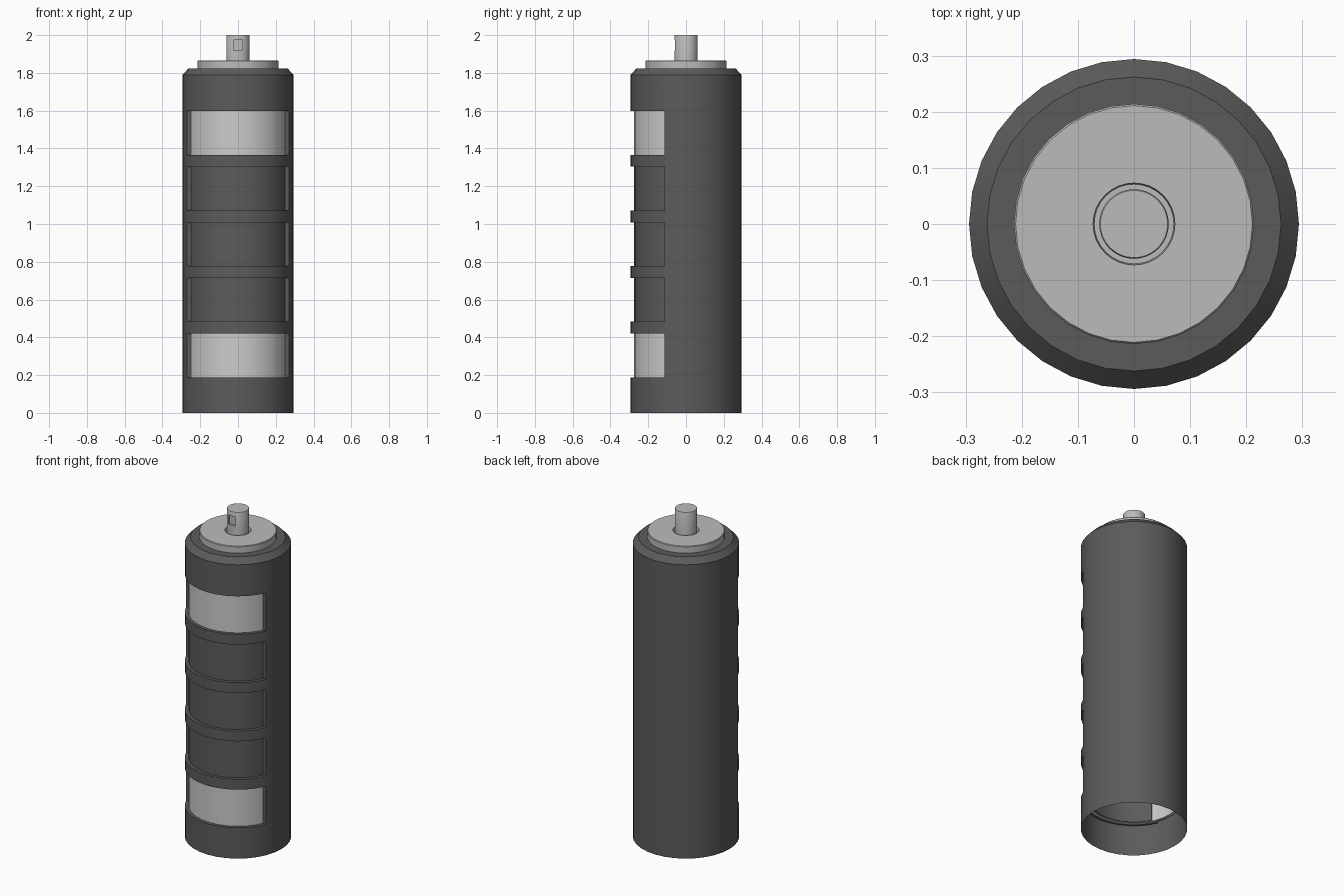
import bpy, bmesh, math

if "Cube" in bpy.data.objects:
    bpy.data.objects.remove(bpy.data.objects["Cube"])

SIDES = 32


def material(name, v):
    m = bpy.data.materials.new(name)
    m.diffuse_color = (v, v, v, 1)
    m.use_nodes = True
    m.node_tree.nodes["Principled BSDF"].inputs["Base Color"].default_value = m.diffuse_color
    return m


DARK = material("dark_shell", 0.105)
METAL = material("mid_grey", 0.5)
LIGHT = material("light_grey", 0.8)


def finish(bm, name, mat=None):
    bmesh.ops.recalc_face_normals(bm, faces=bm.faces)
    me = bpy.data.meshes.new(name)
    bm.to_mesh(me)
    bm.free()
    ob = bpy.data.objects.new(name, me)
    bpy.context.collection.objects.link(ob)
    if mat:
        me.materials.append(mat)
    return ob


def lathe(name, profile, mat, closed=False):
    """Spin (r, z) points round z; open profiles get end caps."""
    bm = bmesh.new()
    rings = [[bm.verts.new((r * math.cos(2 * math.pi * i / SIDES),
                            r * math.sin(2 * math.pi * i / SIDES), z))
              for i in range(SIDES)] for r, z in profile]
    pairs = list(zip(rings, rings[1:]))
    if closed:
        pairs.append((rings[-1], rings[0]))
    else:
        bm.faces.new(rings[0])
        bm.faces.new(rings[-1])
    for a, b in pairs:
        for i in range(SIDES):
            j = (i + 1) % SIDES
            bm.faces.new((a[i], a[j], b[j], b[i]))
    return finish(bm, name, mat)


def prism(bm, outline, z0, z1):
    face = bm.faces.new([bm.verts.new((x, y, z0)) for x, y in outline])
    ext = bmesh.ops.extrude_face_region(bm, geom=[face])["geom"]
    bmesh.ops.translate(bm, vec=(0, 0, z1 - z0),
                        verts=[g for g in ext if isinstance(g, bmesh.types.BMVert)])


def activate(ob):
    bpy.ops.object.select_all(action='DESELECT')
    ob.select_set(True)
    bpy.context.view_layer.objects.active = ob


def cut(ob, cutter):
    mod = ob.modifiers.new("cut", 'BOOLEAN')
    mod.operation = 'DIFFERENCE'
    mod.solver = 'EXACT'
    mod.object = cutter
    activate(ob)
    bpy.ops.object.modifier_apply(modifier=mod.name)
    bpy.data.objects.remove(cutter)


# Body shell with five window pockets at the front
body = lathe("body", [(0.294, 0), (0.294, 1.79), (0.262, 1.824)], DARK)
windows = [(0.188 + 0.2945 * i, 0.42 + 0.2945 * i) for i in range(5)]
EDGE, FLOOR = -0.115, 0.25
a0 = math.asin(EDGE / FLOOR)
arc = [a0 + (-math.pi - 2 * a0) * i / 20 for i in range(21)]
outline = [(FLOOR * math.cos(a), FLOOR * math.sin(a)) for a in arc]
outline += [(-0.5, EDGE), (-0.5, -0.5), (0.5, -0.5), (0.5, EDGE)]
bm = bmesh.new()
for z0, z1 in windows:
    prism(bm, outline, z0, z1)
cutter = finish(bm, "window_cutter")
cutter.hide_render = True
cut(body, cutter)

# Open underside
bm = bmesh.new()
bm.from_mesh(body.data)
base = [f for f in bm.faces if all(v.co.z < 1e-4 for v in f.verts)]
bmesh.ops.delete(bm, geom=base, context='FACES')
bm.to_mesh(body.data)
bm.free()

# Bands showing through the windows: light at the ends, dark between
for i, (z0, z1) in enumerate(windows):
    lathe(f"window_band_{i + 1}",
          [(0.274, z0 - 0.002), (0.274, z1 + 0.002), (0.256, z1 + 0.002), (0.256, z0 - 0.002)],
          LIGHT if i in (0, 4) else DARK, closed=True)

# Top collar with a shallow well round the nozzle
lathe("collar", [(0.214, 1.82), (0.214, 1.862), (0.211, 1.866), (0.073, 1.866),
                 (0.071, 1.84)], METAL)

# Nozzle with a square outlet at the front
nozzle = lathe("nozzle", [(0.062, 1.835), (0.062, 1.996), (0.06, 2.0)], METAL)
bm = bmesh.new()
prism(bm, [(-0.023, -0.1), (0.023, -0.1), (0.023, -0.048), (-0.023, -0.048)], 1.918, 1.973)
outlet = finish(bm, "outlet_cutter")
outlet.hide_render = True
cut(nozzle, outlet)

# Smooth round surfaces, keep edges sharp
for ob in list(bpy.context.scene.objects):
    activate(ob)
    bpy.ops.object.shade_smooth_by_angle(angle=math.radians(30))
